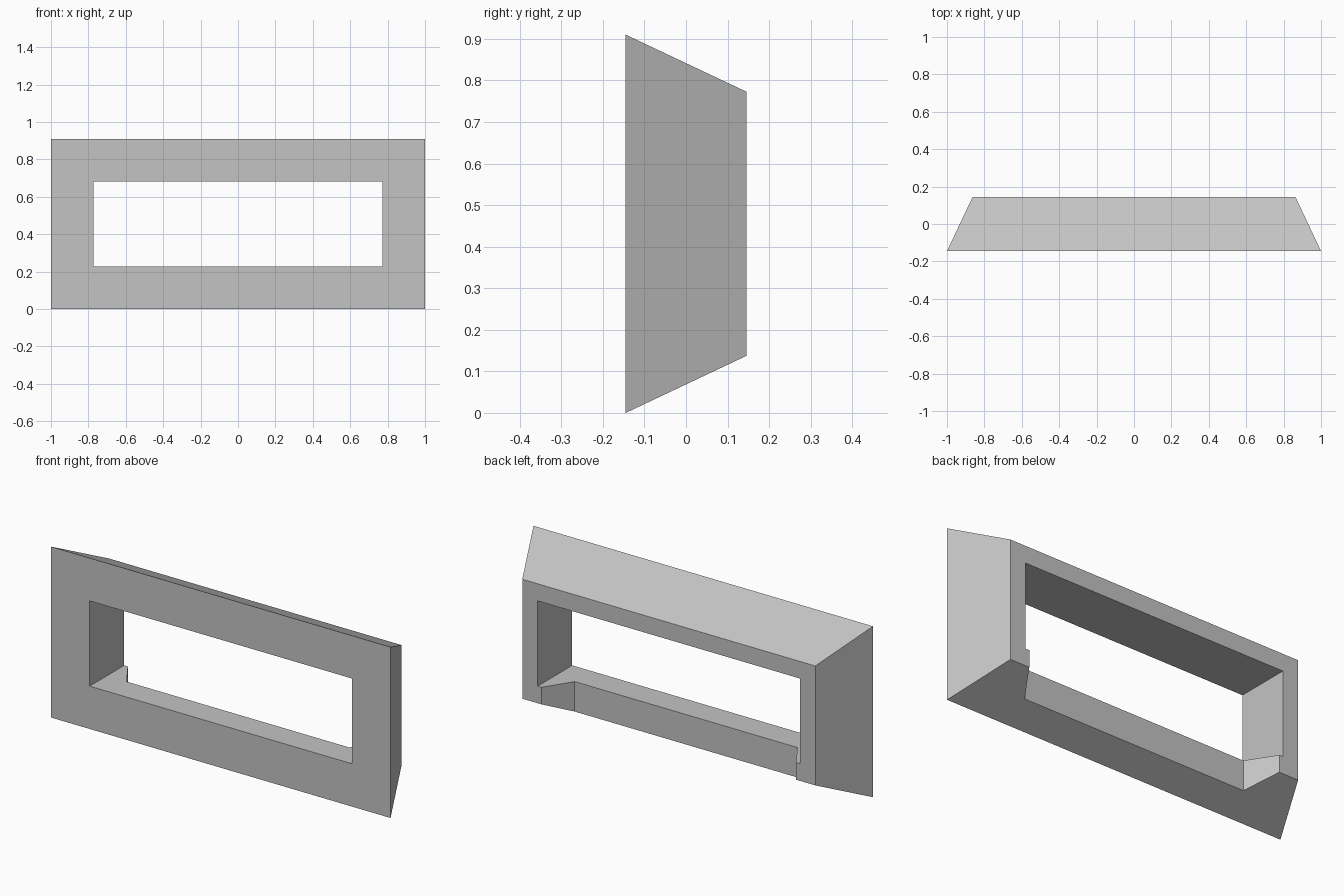
import bpy
import bmesh

default_cube = bpy.data.objects.get("Cube")
if default_cube:
    bpy.data.objects.remove(default_cube, do_unlink=True)

HEIGHT, HALF_DEPTH = 0.91, 0.145
BEVEL = 0.137          # how far the outer faces taper in toward the back
BORDER = 0.228         # width of the frame seen from the front

grey = bpy.data.materials.new("light_grey")
grey.use_nodes = True
colour = (0.55, 0.55, 0.55, 1)
grey.diffuse_color = colour
grey.node_tree.nodes["Principled BSDF"].inputs["Base Color"].default_value = colour


def loft(name, start, end):
    """Closed solid between two matching loops of points."""
    bm = bmesh.new()
    a = [bm.verts.new(p) for p in start]
    b = [bm.verts.new(p) for p in end]
    bm.faces.new(a)
    bm.faces.new(b)
    for i in range(len(a)):
        j = (i + 1) % len(a)
        bm.faces.new((a[i], a[j], b[j], b[i]))
    bmesh.ops.recalc_face_normals(bm, faces=bm.faces)
    mesh = bpy.data.meshes.new(name)
    bm.to_mesh(mesh)
    bm.free()
    mesh.materials.append(grey)
    obj = bpy.data.objects.new(name, mesh)
    bpy.context.collection.objects.link(obj)
    return obj


def upright_rect(inset, y):
    x, low, high = 1 - inset, inset, HEIGHT - inset
    return [(-x, y, low), (x, y, low), (x, y, high), (-x, y, high)]


def carve(target, cutter):
    cutter.hide_render = True
    mod = target.modifiers.new(cutter.name, 'BOOLEAN')
    mod.operation = 'DIFFERENCE'
    mod.solver = 'EXACT'
    mod.object = cutter
    bpy.context.view_layer.objects.active = target
    bpy.ops.object.modifier_apply(modifier=mod.name)
    bpy.data.objects.remove(cutter, do_unlink=True)


# Tapered outer block
frame = loft("window_frame", upright_rect(0, -HALF_DEPTH),
             upright_rect(BEVEL, HALF_DEPTH))

# Straight rectangular opening
carve(frame, loft("opening_cutter", upright_rect(BORDER, -0.4),
                  upright_rect(BORDER, 0.4)))

# Flared notch through the rear half of the bottom rail
plan = [(-0.656, 0), (0.656, 0), (0.781, 0.193), (-0.781, 0.193)]
carve(frame, loft("notch_cutter", [(x, y, -0.1) for x, y in plan],
                  [(x, y, 0.4) for x, y in plan]))
